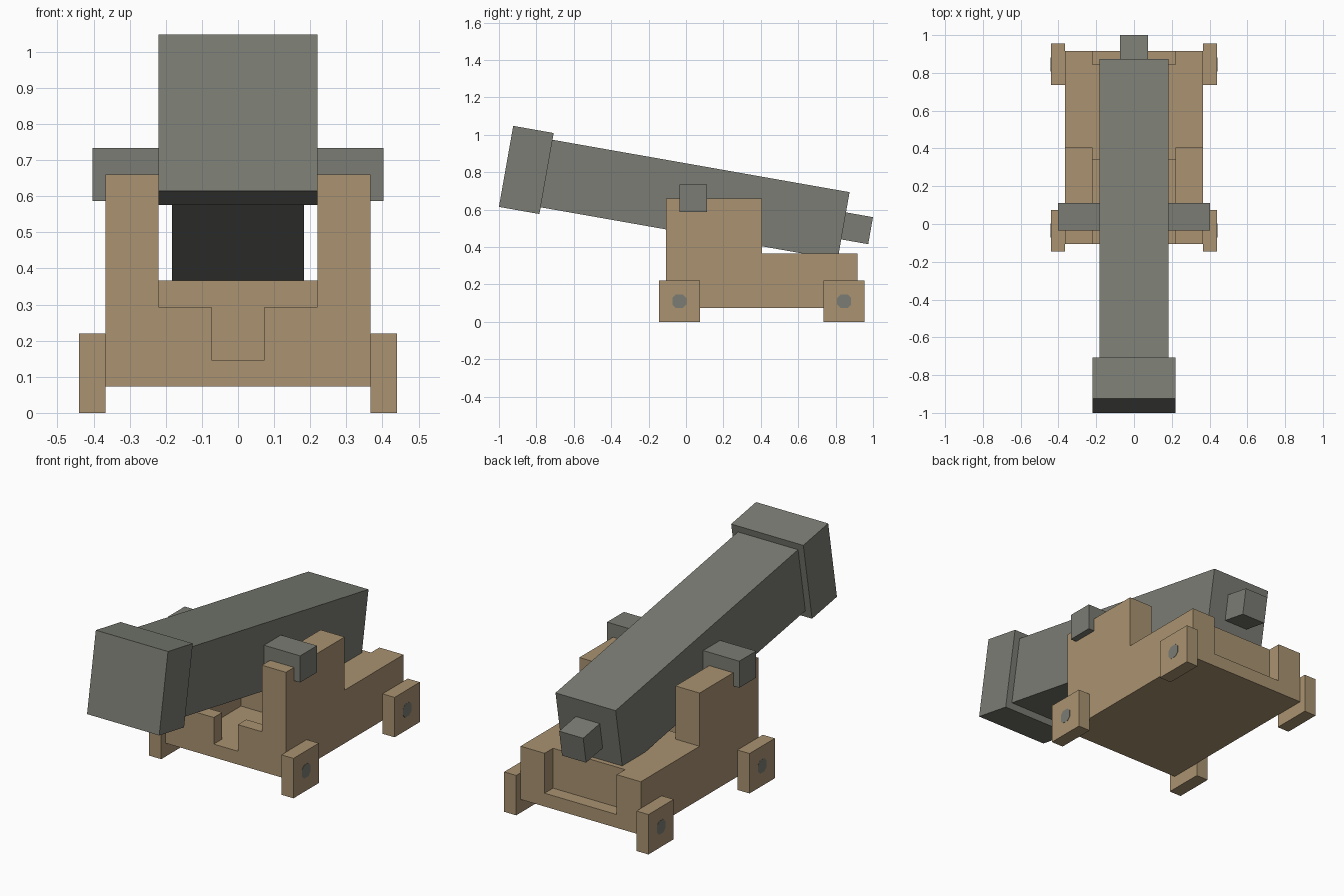
import bpy, bmesh, math
from mathutils import Matrix, Vector

if "Cube" in bpy.data.objects:
    bpy.data.objects.remove(bpy.data.objects["Cube"], do_unlink=True)

U = 0.0733  # modelling grid step


def material(name, rgb):
    m = bpy.data.materials.new(name)
    m.use_nodes = True
    m.diffuse_color = (*rgb, 1)
    m.node_tree.nodes["Principled BSDF"].inputs["Base Color"].default_value = (*rgb, 1)
    return m


wood = material("tan wood", (0.40, 0.29, 0.165))
iron = material("grey iron", (0.195, 0.2, 0.172))


def finish(name, bm, mat):
    bmesh.ops.recalc_face_normals(bm, faces=bm.faces)
    mesh = bpy.data.meshes.new(name)
    bm.to_mesh(mesh)
    bm.free()
    if mat:
        mesh.materials.append(mat)
    ob = bpy.data.objects.new(name, mesh)
    bpy.context.collection.objects.link(ob)
    return ob


def box(name, lo, hi, mat=None):
    lo, hi = Vector(lo), Vector(hi)
    bm = bmesh.new()
    bmesh.ops.create_cube(bm, size=1, matrix=Matrix.Translation((lo + hi) / 2)
                          @ Matrix.Diagonal((*(hi - lo), 1)))
    return finish(name, bm, mat)


def side_profile(name, points, x0, x1, mat):
    """Extrude a (y, z) outline along x."""
    bm = bmesh.new()
    face = bm.faces.new([bm.verts.new((x0, y, z)) for y, z in points])
    out = bmesh.ops.extrude_face_region(bm, geom=[face])["geom"]
    bmesh.ops.translate(bm, vec=(x1 - x0, 0, 0),
                        verts=[v for v in out if isinstance(v, bmesh.types.BMVert)])
    return finish(name, bm, mat)


# Carriage: stepped side outline, hollowed between the cheeks
FRONT, REAR = -0.106, 0.917
base, floor, rail, deck, cheek = U, 2 * U, 4 * U, 5 * U, 9 * U
carriage = side_profile("carriage", [
    (FRONT, base), (REAR, base), (REAR, deck), (0.405, deck), (0.405, cheek), (FRONT, cheek)],
    -5 * U, 5 * U, wood)
inner = 3 * U
cutters = [
    ((-inner, -1, deck), (inner, 0.6, 1)),                         # gap between cheeks
    ((-inner, FRONT + U, floor), (inner, 0.34, 0.9)),              # front well
    ((-inner, -0.5, rail), (inner, 0.3, 0.8)),                     # lowered front rail
    ((-U, -0.6, floor), (U, 0.2, 0.7)),                            # slot in front rail
    ((-inner, REAR - U, floor), (inner, 1.2, 0.75)),               # rear notch
]
for lo, hi in cutters:
    cutter = box("carriage_cutter", lo, hi)
    cutter.hide_render = True
    mod = carriage.modifiers.new("cut", 'BOOLEAN')
    mod.operation, mod.solver, mod.object = 'DIFFERENCE', 'EXACT', cutter
    bpy.context.view_layer.objects.active = carriage
    bpy.ops.object.modifier_apply(modifier=mod.name)
    bpy.data.objects.remove(cutter, do_unlink=True)

# Square wheels with axle ends
for s, side in ((1, "left"), (-1, "right")):
    for y, end in ((-0.035, "front"), (0.845, "rear")):
        xs = sorted((s * 5 * U, s * 6 * U))
        box(f"{end}_{side}_wheel", (xs[0], y - 0.11, 0), (xs[1], y + 0.11, 3 * U), wood)
        a, b = U / 2, U / 4
        outline = [(a, b), (b, a), (-b, a), (-a, b), (-a, -b), (-b, -a), (b, -a), (a, -b)]
        side_profile(f"{end}_{side}_axle_end", [(y + p, 1.5 * U + q) for p, q in outline],
                     s * (6 * U - 0.004), s * (6 * U + 0.001), iron)

# Trunnion bar through the barrel
box("trunnion", (-5.5 * U, -0.035, 8 * U), (5.5 * U, 0.112, 10 * U), iron)

# Barrel parts along a tilted axis, starting at the muzzle face
tilt = Matrix.Translation((0, -0.962, 0.831)) @ Matrix.Rotation(math.radians(-10), 4, 'X')
for name, start, end, half in (("muzzle", 0, 3, 3), ("barrel", 3, 25, 2.5), ("breech_knob", 25, 27, 1)):
    part = box(name, (-half * U, start * U, -half * U), (half * U, end * U, half * U), iron)
    part.data.transform(tilt)
